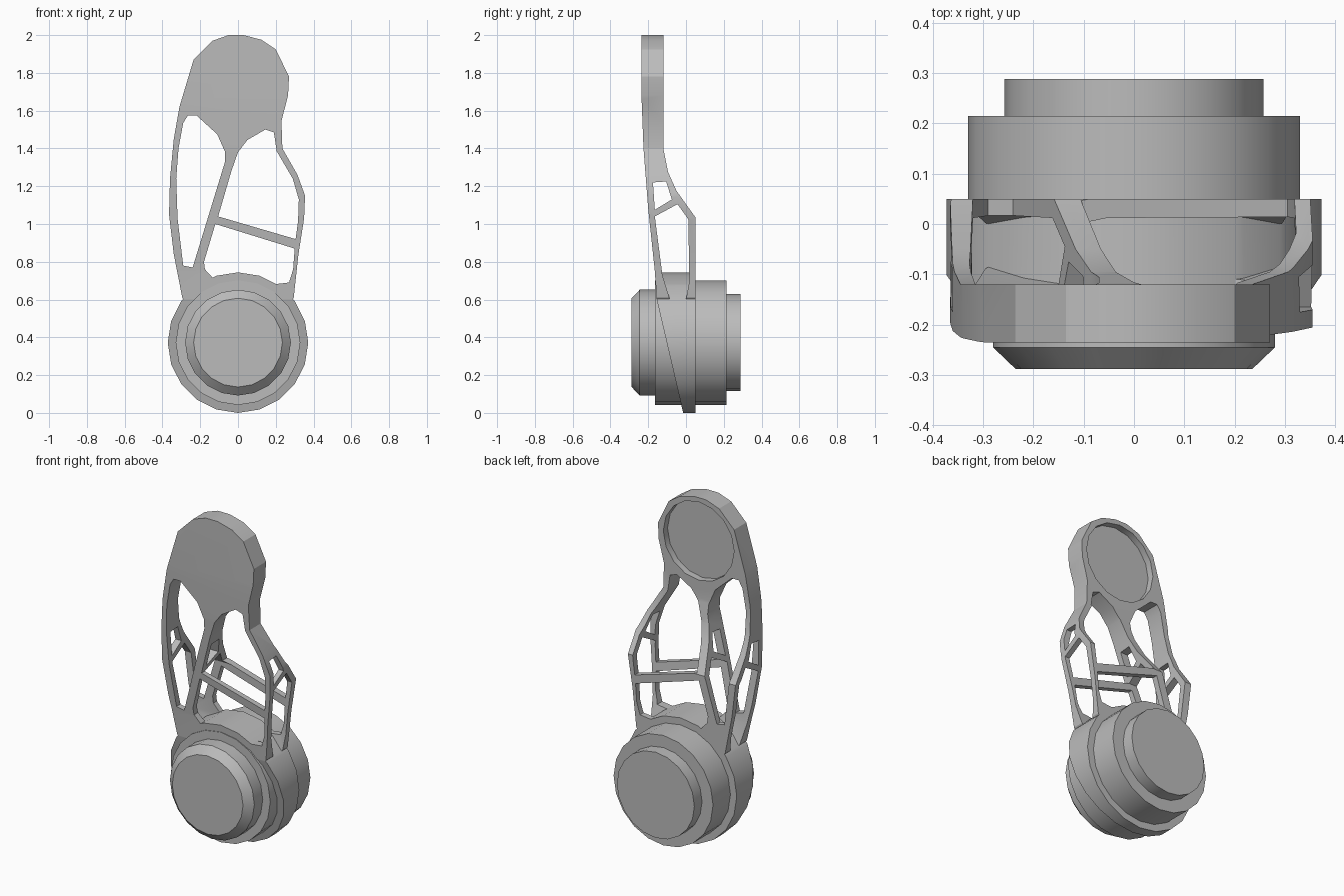
import bpy, bmesh, math
from mathutils import Vector

old = bpy.data.objects.get("Cube")
if old:
    bpy.data.objects.remove(old, do_unlink=True)

grey = bpy.data.materials.new("plain grey")
grey.use_nodes = True
grey.diffuse_color = (0.5, 0.5, 0.5, 1)
grey.node_tree.nodes["Principled BSDF"].inputs["Base Color"].default_value = (0.5, 0.5, 0.5, 1)

AXLE = 0.372   # height of the drum axis
SIDES = 20


def finish(bm, name):
    bmesh.ops.recalc_face_normals(bm, faces=bm.faces)
    mesh = bpy.data.meshes.new(name)
    bm.to_mesh(mesh)
    bm.free()
    mesh.materials.append(grey)
    ob = bpy.data.objects.new(name, mesh)
    bpy.context.collection.objects.link(ob)
    return ob


def prism(name, outline, axis, lo, hi):
    """Extrude a 2D outline: (x, z) along y, or (y, z) along x."""
    bm = bmesh.new()
    place = (lambda a, b: (a, lo, b)) if axis == "y" else (lambda a, b: (lo, a, b))
    face = bm.faces.new([bm.verts.new(place(a, b)) for a, b in outline])
    ext = bmesh.ops.extrude_face_region(bm, geom=[face])
    step = Vector((0, hi - lo, 0)) if axis == "y" else Vector((hi - lo, 0, 0))
    bmesh.ops.translate(bm, vec=step,
                        verts=[v for v in ext["geom"] if isinstance(v, bmesh.types.BMVert)])
    return finish(bm, name)


def circle(cx, cz, r, n=SIDES):
    return [(cx + r * math.sin(math.tau * i / n), cz + r * math.cos(math.tau * i / n))
            for i in range(n)]


def turned(name, profile):
    """Closed round part about the drum axis from (y, radius) rings."""
    bm = bmesh.new()
    rings = [[bm.verts.new((x, y, z)) for x, z in circle(0, AXLE, r)] for y, r in profile]
    for a, b in zip(rings, rings[1:]):
        for i in range(SIDES):
            j = (i + 1) % SIDES
            bm.faces.new((a[i], a[j], b[j], b[i]))
    bm.faces.new(rings[0])
    bm.faces.new(rings[-1])
    return finish(bm, name)


def combine(ob, other, operation):
    """Apply a boolean and discard the second object."""
    other.hide_render = True
    mod = ob.modifiers.new("shape", "BOOLEAN")
    mod.operation, mod.object, mod.solver = operation, other, "EXACT"
    bpy.context.view_layer.update()
    result = bpy.data.meshes.new_from_object(
        ob.evaluated_get(bpy.context.evaluated_depsgraph_get()))
    ob.modifiers.clear()
    ob.data = result
    bpy.data.objects.remove(other, do_unlink=True)


# Link frame: front silhouette
frame = prism("link_frame", [
    (-.25, .55), (-.295, .61), (-.34, .84), (-.365, 1.05), (-.36, 1.24), (-.34, 1.45),
    (-.31, 1.62), (-.235, 1.87), (-.135, 1.97), (-.05, 2), (.03, 2), (.125, 1.975),
    (.2, 1.925), (.27, 1.78), (.265, 1.68), (.23, 1.545), (.235, 1.4), (.315, 1.26),
    (.355, 1.15), (.35, 1.03), (.32, .84), (.295, .61), (.25, .55)], "y", -.5, .5)

# Openings seen from the front
front_windows = [
    [(-.29, 1.535), (-.265, 1.575), (-.22, 1.575), (-.11, 1.475), (-.07, 1.385),
     (-.07, 1.325), (-.24, .77), (-.29, .78), (-.32, 1.03), (-.327, 1.24), (-.315, 1.4)],
    [(0, 1.38), (.05, 1.445), (.145, 1.5), (.19, 1.485), (.205, 1.385), (.29, 1.24),
     (.322, 1.13), (.318, 1.015), (.305, .92), (-.105, 1.04), (-.035, 1.28)],
    [(-.12, 1), (.3, .87), (.292, .76), (.27, .69), (.18, .68), (-.12, .7),
     (-.175, .76), (-.18, .8)]]
for outline in front_windows:
    combine(frame, prism("front_cutter", outline, "y", -.7, .7), "DIFFERENCE")

# Openings seen from the side
side_windows = [
    [(-.175, 1.22), (-.105, 1.225), (-.075, 1.13), (-.165, 1.075)],
    [(-.165, 1.04), (-.045, 1.105), (.012, 1.025), (.018, .7), (0, .6), (-.085, .6),
     (-.125, .73)]]
for outline in side_windows:
    combine(frame, prism("side_cutter", outline, "x", -.7, .7), "DIFFERENCE")

# Collar round the drum, then trim everything to the side silhouette
combine(frame, prism("collar", circle(0, AXLE, AXLE), "y", -.6, .6), "UNION")
combine(frame, prism("side_trim", [
    (-.235, 2.1), (-.12, 2.1), (-.12, 1.4), (-.095, 1.275), (-.05, 1.175), (.05, 1.035),
    (.05, -.1), (-.015, -.1), (-.015, 0), (-.155, .6), (-.165, .75), (-.2, 1.08),
    (-.225, 1.4), (-.235, 1.66)], "x", -.8, .8), "INTERSECT")

# Round recess in the back of the head
combine(frame, prism("recess_cutter", circle(0, 1.74, .235, 16), "y", -.16, 0), "DIFFERENCE")

# Drum and its end caps
parts = [frame,
         turned("drum", [(-.165, .33), (.215, .33)]),
         turned("front_cap", [(-.288, .235), (-.245, .28), (-.15, .28)]),
         turned("back_cap", [(.2, .257), (.288, .257)])]

for ob in parts:
    bpy.ops.object.select_all(action="DESELECT")
    ob.select_set(True)
    bpy.context.view_layer.objects.active = ob
    bpy.ops.object.shade_smooth_by_angle(angle=math.radians(25))
